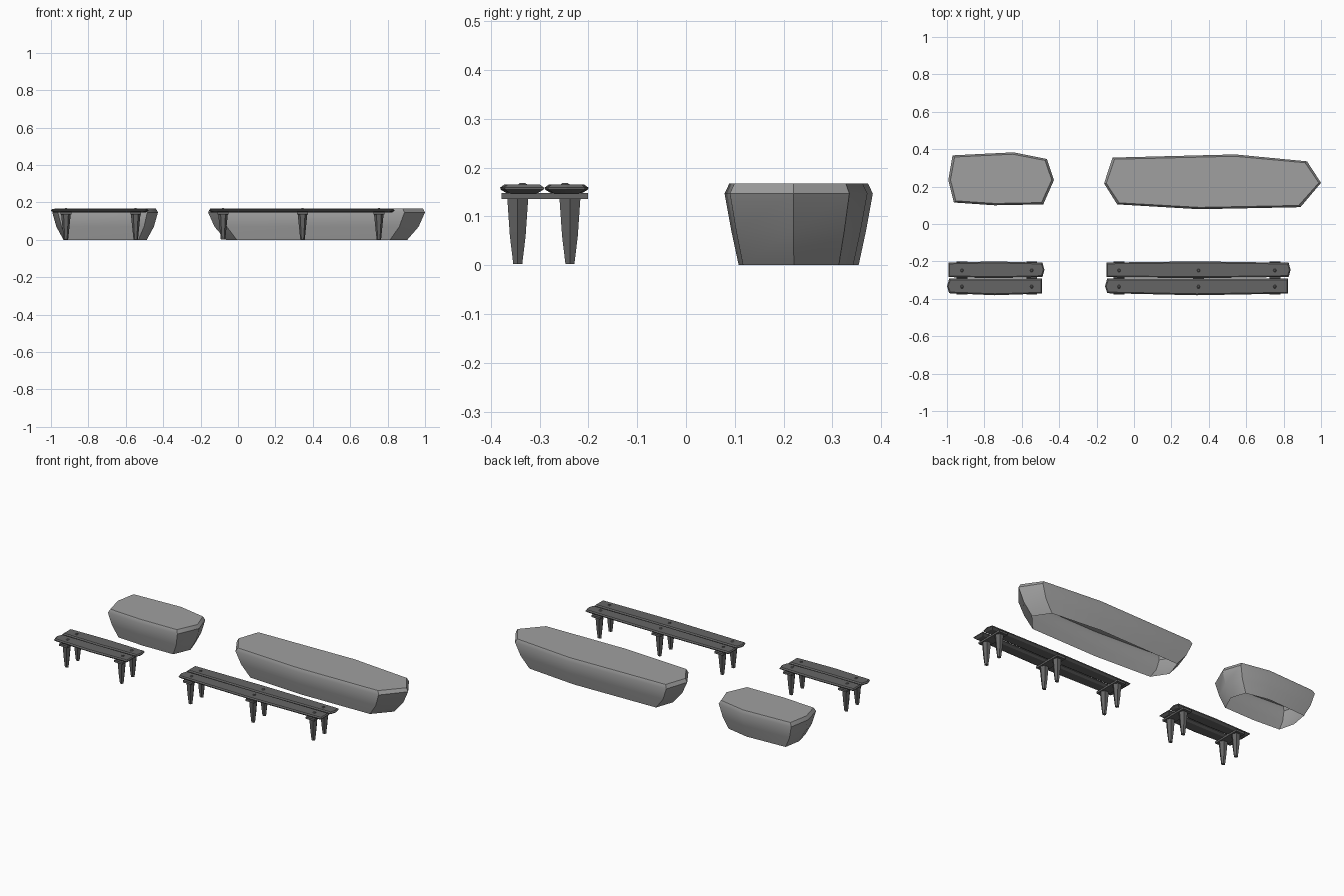
import bpy, bmesh, math

if "Cube" in bpy.data.objects:
    bpy.data.objects.remove(bpy.data.objects["Cube"])


def material(name, grey):
    mat = bpy.data.materials.new(name)
    mat.diffuse_color = (grey, grey, grey, 1)
    mat.use_nodes = True
    mat.node_tree.nodes["Principled BSDF"].inputs["Base Color"].default_value = mat.diffuse_color
    return mat


STONE = material("stone_grey", 0.35)
WOOD = material("dark_wood_grey", 0.13)


def loft(name, outline, rings, mat=WOOD, close_bottom=True, angle=30):
    """Stack copies of an outline; each ring is (z, x inset, y inset)."""
    xs, ys = [p[0] for p in outline], [p[1] for p in outline]
    cx, cy = (min(xs) + max(xs)) / 2, (min(ys) + max(ys)) / 2
    hx, hy = (max(xs) - min(xs)) / 2, (max(ys) - min(ys)) / 2
    bm = bmesh.new()
    loops = []
    for z, ix, iy in rings:
        loops.append([bm.verts.new((cx + (x - cx) * (1 - ix / hx),
                                    cy + (y - cy) * (1 - iy / hy), z))
                      for x, y in outline])
    n = len(outline)
    for low, high in zip(loops, loops[1:]):
        for i in range(n):
            j = (i + 1) % n
            bm.faces.new((low[i], low[j], high[j], high[i]))
    bm.faces.new(loops[-1])
    if close_bottom:
        bm.faces.new(loops[0][::-1])
    # outlines are counter-clockwise, so normals already point outwards
    mesh = bpy.data.meshes.new(name)
    bm.to_mesh(mesh)
    bm.free()
    mesh.materials.append(mat)
    obj = bpy.data.objects.new(name, mesh)
    bpy.context.collection.objects.link(obj)
    bpy.ops.object.select_all(action='DESELECT')
    obj.select_set(True)
    bpy.context.view_layer.objects.active = obj
    bpy.ops.object.shade_smooth_by_angle(angle=math.radians(angle))
    return obj


def hexagon(x, y, rx, ry):
    return [(x + rx * math.cos(math.tau * i / 6),
             y + ry * math.sin(math.tau * i / 6)) for i in range(6)]


def rect(x0, x1, y0, y1):
    return [(x0, y0), (x1, y0), (x1, y1), (x0, y1)]


# stone seats: faceted, tapering to an open underside
small = [(-0.993, 0.235), (-0.963, 0.115), (-0.745, 0.10), (-0.485, 0.105),
         (-0.428, 0.235), (-0.465, 0.347), (-0.645, 0.383), (-0.97, 0.367)]
large = [(-0.16, 0.217), (-0.09, 0.105), (0.35, 0.079), (0.89, 0.09),
         (1.0, 0.22), (0.925, 0.335), (0.54, 0.372), (-0.115, 0.355)]
for name, outline, inset in (("small_stone_seat", small, 0.06),
                             ("large_stone_seat", large, 0.095)):
    loft(name, outline,
         [(0, inset, 0.029), (0.07, inset * 0.36, 0.014),
          (0.147, 0, 0), (0.168, 0.012, 0.01)],
         mat=STONE, close_bottom=False, angle=40)


def bench(prefix, x0, x1, supports):
    mid = (x0 + x1) / 2
    # planks: bulging outer edge, one end pointed and the other blunt
    front = [(x0, -0.333), (x0 + 0.012, -0.37), (mid, -0.381),
             (x1 - 0.005, -0.372), (x1 - 0.005, -0.291), (mid, -0.292),
             (x0 + 0.012, -0.291)]
    back = [(x0 + 0.008, -0.284), (mid, -0.29), (x1 - 0.002, -0.283),
            (x1 + 0.008, -0.245), (x1 - 0.002, -0.207), (mid, -0.2),
            (x0 + 0.008, -0.206)]
    rings = [(0.146, 0.014, 0.016), (0.155, 0, 0.001),
             (0.159, 0, 0), (0.165, 0.006, 0.008)]
    loft(prefix + "_front_plank", front, rings, angle=20)
    loft(prefix + "_back_plank", back, rings, angle=20)
    for k, x in enumerate(supports):
        # bracket under the planks with two tapered legs and two bolts
        loft(f"{prefix}_crossbar_{k}", rect(x - 0.029, x + 0.029, -0.378, -0.201),
             [(0.136, 0, 0), (0.148, 0, 0)])
        for side, leg_y, bolt_y in (("front", -0.345, -0.335),
                                    ("back", -0.238, -0.248)):
            loft(f"{prefix}_{side}_leg_{k}", hexagon(x, leg_y, 0.026, 0.025),
                 [(0.002, 0.014, 0.0125), (0.06, 0.008, 0.0055),
                  (0.14, 0, 0)])
            loft(f"{prefix}_{side}_bolt_{k}", hexagon(x, bolt_y, 0.009, 0.01),
                 [(0.162, 0, 0), (0.166, 0, 0), (0.169, 0.004, 0.004)])


# wooden benches
bench("short_bench", -1.0, -0.487, (-0.92, -0.547))
bench("long_bench", -0.155, 0.829, (-0.08, 0.345, 0.753))
